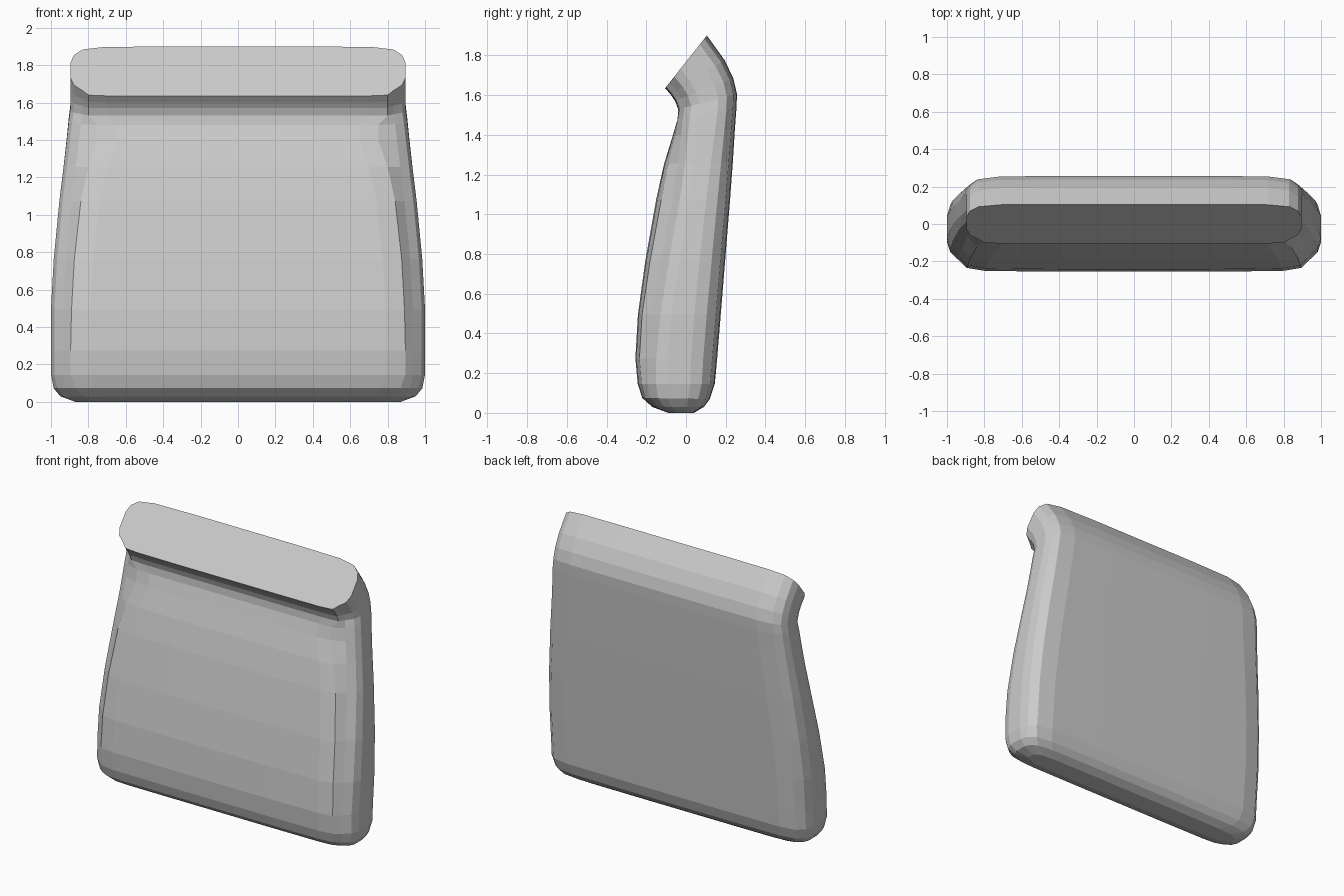
import bpy, bmesh

# Side-profile stations, bottom to top:
# front (y, z), back (y, z), half width, cushion edge x, cushion edge depth, slab front depth
STATIONS = [
    (-0.09, 0.005, 0.04, 0.005, 0.87, 0.78, 0.02, 0.03),
    (-0.17, 0.035, 0.09, 0.035, 0.95, 0.83, 0.03, 0.04),
    (-0.22, 0.08, 0.12, 0.075, 0.985, 0.87, 0.04, 0.05),
    (-0.243, 0.15, 0.145, 0.15, 1.0, 0.895, 0.05, 0.06),
    (-0.255, 0.28, 0.157, 0.28, 1.0, 0.895, 0.05, 0.08),
    (-0.242, 0.50, 0.175, 0.50, 1.0, 0.89, 0.05, 0.10),
    (-0.205, 0.77, 0.197, 0.77, 0.985, 0.875, 0.06, 0.13),
    (-0.15, 1.08, 0.222, 1.08, 0.955, 0.84, 0.07, 0.16),
    (-0.11, 1.26, 0.236, 1.27, 0.932, 0.80, 0.06, 0.14),
    (-0.067, 1.40, 0.246, 1.43, 0.915, 0.75, 0.04, 0.07),
    (-0.042, 1.485, 0.254, 1.54, 0.905, 0.75, 0.0, 0.02),
    (-0.04, 1.535, 0.257, 1.61, 0.897, 0.80, 0.02, 0.04),
    (-0.055, 1.575, 0.238, 1.69, 0.895, 0.80, 0.02, 0.04),
    (-0.075, 1.605, 0.195, 1.78, 0.895, 0.80, 0.02, 0.04),
    (-0.105, 1.64, 0.105, 1.905, 0.895, 0.80, 0.02, 0.04),
]


def half_ring(w, xc, tc, s):
    """Half cross-section (x, depth 0 front .. 1 back)."""
    def d(v):
        return s + v * (1 - s)
    return [(0, 0), (0.4, 0), (xc - 0.1, tc * 0.2), (xc, tc),
            (w - 0.065, d(0.07)), (w - 0.018, d(0.19)), (w, d(0.34)),
            (w, 0.68), (w - 0.018, 0.83), (w - 0.065, 0.94),
            (w - 0.18, 0.99), (0.4, 1), (0, 1)]


# Backrest: loft of the cross-sections with flat end caps
bm = bmesh.new()
rings = []
for fy, fz, by, bz, w, xc, tc, s in STATIONS:
    half = half_ring(w, xc, tc, s)
    full = half + [(-x, t) for x, t in half[-2:0:-1]]
    rings.append([bm.verts.new((x, fy + (by - fy) * t, fz + (bz - fz) * t))
                  for x, t in full])
n = len(rings[0])
for a, b in zip(rings, rings[1:]):
    for i in range(n):
        j = (i + 1) % n
        bm.faces.new((a[i], a[j], b[j], b[i]))
bm.faces.new(rings[0][::-1])
bm.faces.new(rings[-1])

# Rest the lowest edge on the ground
low = min(v.co.z for v in bm.verts)
bmesh.ops.translate(bm, verts=bm.verts, vec=(0, 0, -low))
bmesh.ops.recalc_face_normals(bm, faces=bm.faces)

mesh = bpy.data.meshes.new("backrest_cushion")
bm.to_mesh(mesh)
bm.free()
obj = bpy.data.objects.new("backrest_cushion", mesh)
bpy.context.collection.objects.link(obj)
